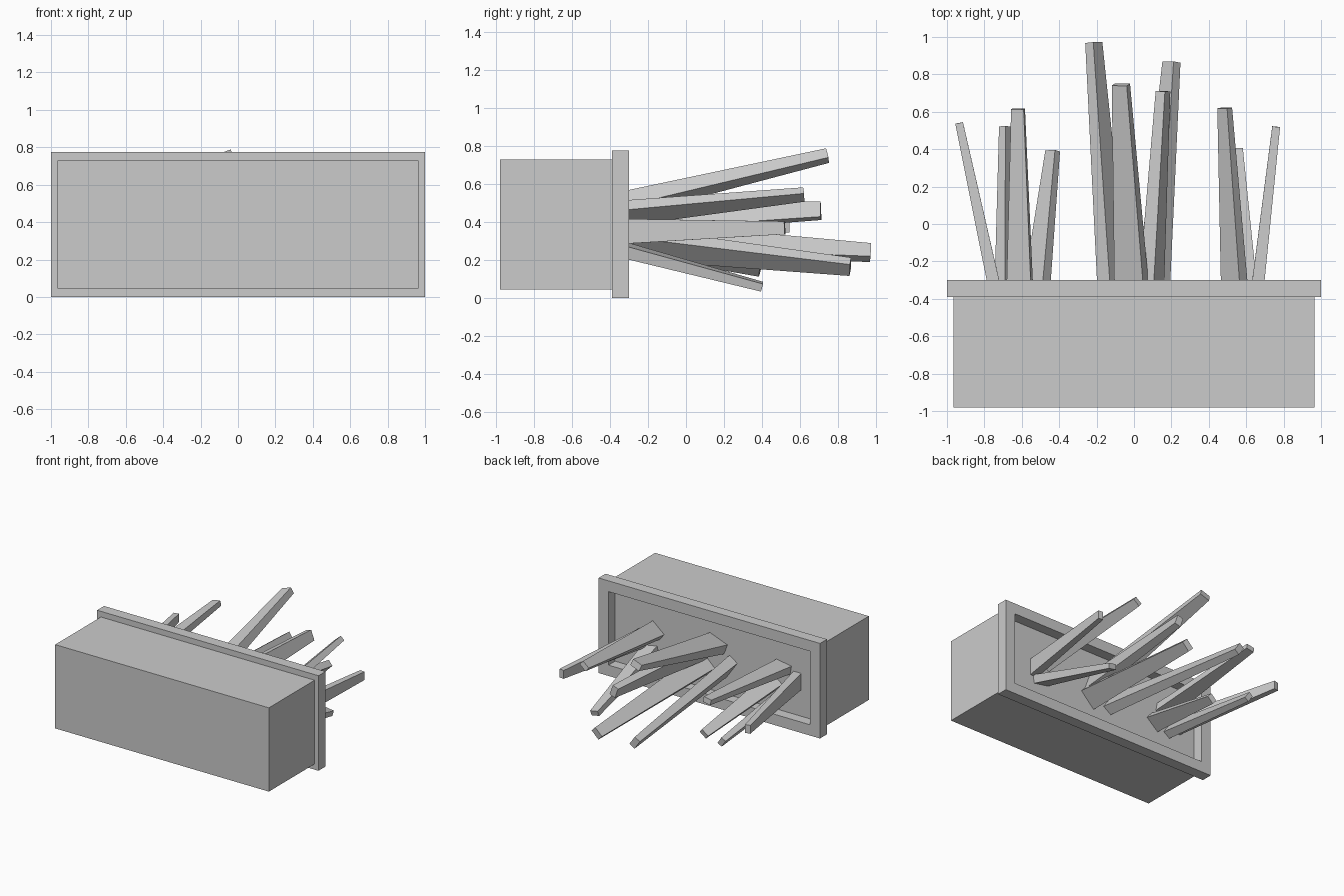
import bpy, bmesh
from math import cos, sin, radians
from mathutils import Vector

if "Cube" in bpy.data.objects:
    bpy.data.objects.remove(bpy.data.objects["Cube"])


def make_object(name, bm):
    bmesh.ops.recalc_face_normals(bm, faces=bm.faces[:])
    me = bpy.data.meshes.new(name)
    bm.to_mesh(me)
    bm.free()
    ob = bpy.data.objects.new(name, me)
    bpy.context.collection.objects.link(ob)
    return ob


def bridge(bm, a, b):
    for i in range(len(a)):
        j = (i + 1) % len(a)
        bm.faces.new((a[i], a[j], b[j], b[i]))


# Planter trough lying on its side: nested rectangles from the bottom, over the rim, to the soil
CZ = 0.388
rings = [(0.965, 0.342, -0.98), (0.965, 0.342, -0.39), (1.0, 0.388, -0.39),
         (1.0, 0.388, -0.30), (0.91, 0.30, -0.30), (0.91, 0.30, -0.385)]
bm = bmesh.new()
loops = [[bm.verts.new((sx * hx, y, CZ + sz * hz))
          for sx, sz in ((-1, -1), (1, -1), (1, 1), (-1, 1))] for hx, hz, y in rings]
for a, b in zip(loops, loops[1:]):
    bridge(bm, a, b)
bm.faces.new(loops[0])
bm.faces.new(loops[-1])
make_object("planter_box", bm)


# Tapered leaf blade: wide across, thin along the roll direction
def blade(name, base, tip, roll, size):
    p, q = Vector((base[0], -0.39, base[1])), Vector(tip)
    axis = (q - p).normalized()
    r = Vector((cos(radians(roll)), 0, sin(radians(roll))))
    r = (r - axis * r.dot(axis)).normalized()
    t = axis.cross(r)
    bm = bmesh.new()
    ends = []
    for c, w, h in ((p, 0.068 * size, 0.034 * size), (q, 0.034 * size, 0.021 * size)):
        ends.append([bm.verts.new(c + t * a * w + r * b * h)
                     for a, b in ((-1, -1), (1, -1), (1, 1), (-1, 1))])
    bridge(bm, *ends)
    bm.faces.new(ends[0])
    bm.faces.new(ends[1])
    make_object(name, bm)


# Three tufts: (base x, z), tip, roll angle
tufts = {
    "left": (1.0, [((-0.735, 0.37), (-0.935, 0.54, 0.38), 180),
                   ((-0.68, 0.31), (-0.685, 0.52, 0.20), 215),
                   ((-0.61, 0.45), (-0.62, 0.615, 0.555), 100),
                   ((-0.525, 0.32), (-0.435, 0.39, 0.15), -50)]),
    "middle": (1.25, [((-0.11, 0.32), (-0.215, 0.97, 0.24), 215),
                      ((-0.01, 0.48), (-0.07, 0.745, 0.75), 110),
                      ((0.09, 0.42), (0.155, 0.71, 0.46), 20),
                      ((0.10, 0.30), (0.20, 0.865, 0.165), -45)]),
    "right": (1.0, [((0.54, 0.44), (0.485, 0.62, 0.545), 130),
                    ((0.59, 0.27), (0.545, 0.40, 0.06), 260),
                    ((0.655, 0.35), (0.76, 0.52, 0.37), 0)]),
}
for side, (size, leaves) in tufts.items():
    for i, (base, tip, roll) in enumerate(leaves, 1):
        blade(f"{side}_leaf_{i}", base, tip, roll, size)
